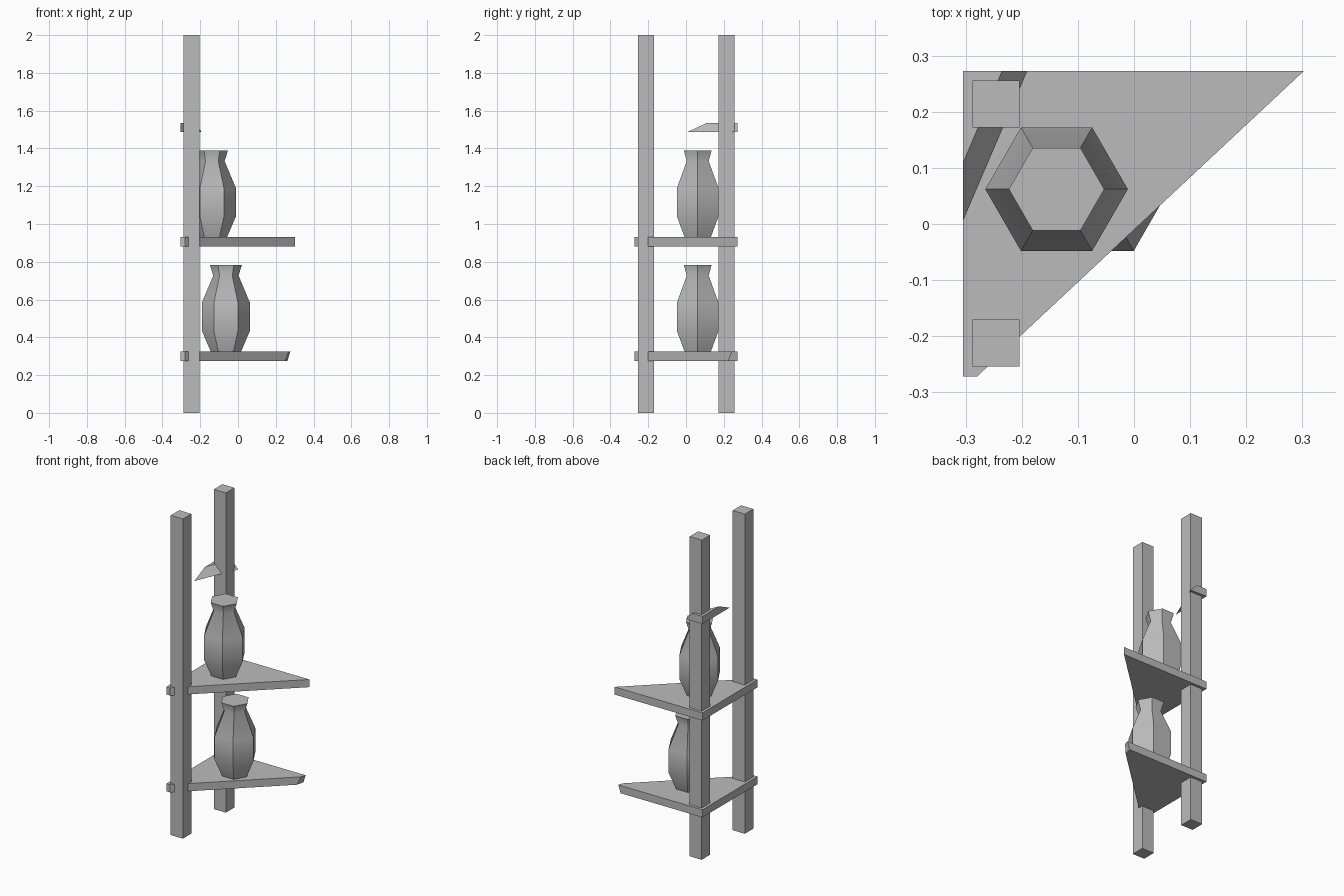
import bpy, bmesh, math

cube = bpy.data.objects.get("Cube")
if cube:
    bpy.data.objects.remove(cube, do_unlink=True)

grey = bpy.data.materials.new("plain grey")
grey.use_nodes = True
grey.diffuse_color = (0.5, 0.5, 0.5, 1)
grey.node_tree.nodes["Principled BSDF"].inputs["Base Color"].default_value = (0.5, 0.5, 0.5, 1)


def loft(name, rings, smooth=False):
    """Join a stack of equal-sized point rings into a capped solid."""
    bm = bmesh.new()
    loops = [[bm.verts.new(p) for p in ring] for ring in rings]
    n = len(loops[0])
    for low, high in zip(loops, loops[1:]):
        for i in range(n):
            j = (i + 1) % n
            bm.faces.new((low[i], low[j], high[j], high[i]))
    bm.faces.new(loops[0][::-1])
    bm.faces.new(loops[-1])
    bmesh.ops.recalc_face_normals(bm, faces=bm.faces)
    mesh = bpy.data.meshes.new(name)
    bm.to_mesh(mesh)
    bm.free()
    mesh.materials.append(grey)
    if smooth:
        mesh.shade_smooth()
        mesh.set_sharp_from_angle(angle=math.radians(38))
    obj = bpy.data.objects.new(name, mesh)
    bpy.context.collection.objects.link(obj)
    return obj


def slab(name, z, bottom, top, thickness=0.048):
    return loft(name, [[(x, y, z) for x, y in bottom],
                       [(x, y, z + thickness) for x, y in top]])


# Two square posts
for name, y in (("front_post", -0.212), ("back_post", 0.214)):
    h = 0.042
    square = [(-0.246 - h, y - h), (-0.246 + h, y - h), (-0.246 + h, y + h), (-0.246 - h, y + h)]
    slab(name, 0, square, square, 2.0)

# Whole triangular shelf, with a small blunt front corner
corner = [(-0.305, 0.273), (-0.305, -0.272), (-0.28, -0.272)]
whole = corner + [(0.303, 0.273)]
slab("middle_shelf", 0.882, whole, whole)

# Lower shelf with its tip chipped off
slab("lower_shelf", 0.276,
     corner + [(0.25, 0.224), (0.262, 0.273)],
     corner + [(0.268, 0.241), (0.277, 0.273)])

# Broken remnant of the top shelf
slab("broken_top_shelf", 1.486,
     [(-0.305, 0.273), (-0.305, 0.005), (-0.19, 0.273)],
     [(-0.305, 0.273), (-0.305, 0.108), (-0.235, 0.273)])

# Six-sided vases standing on the shelves
profile = [(0.08, 0), (0.127, 0.11), (0.127, 0.26), (0.067, 0.403), (0.085, 0.46)]
for name, cx, z0 in (("lower_vase", -0.064, 0.324), ("upper_vase", -0.138, 0.93)):
    rings = [[(cx + r * math.cos(i * math.pi / 3), 0.062 + r * math.sin(i * math.pi / 3), z0 + z)
              for i in range(6)] for r, z in profile]
    loft(name, rings, smooth=True)
